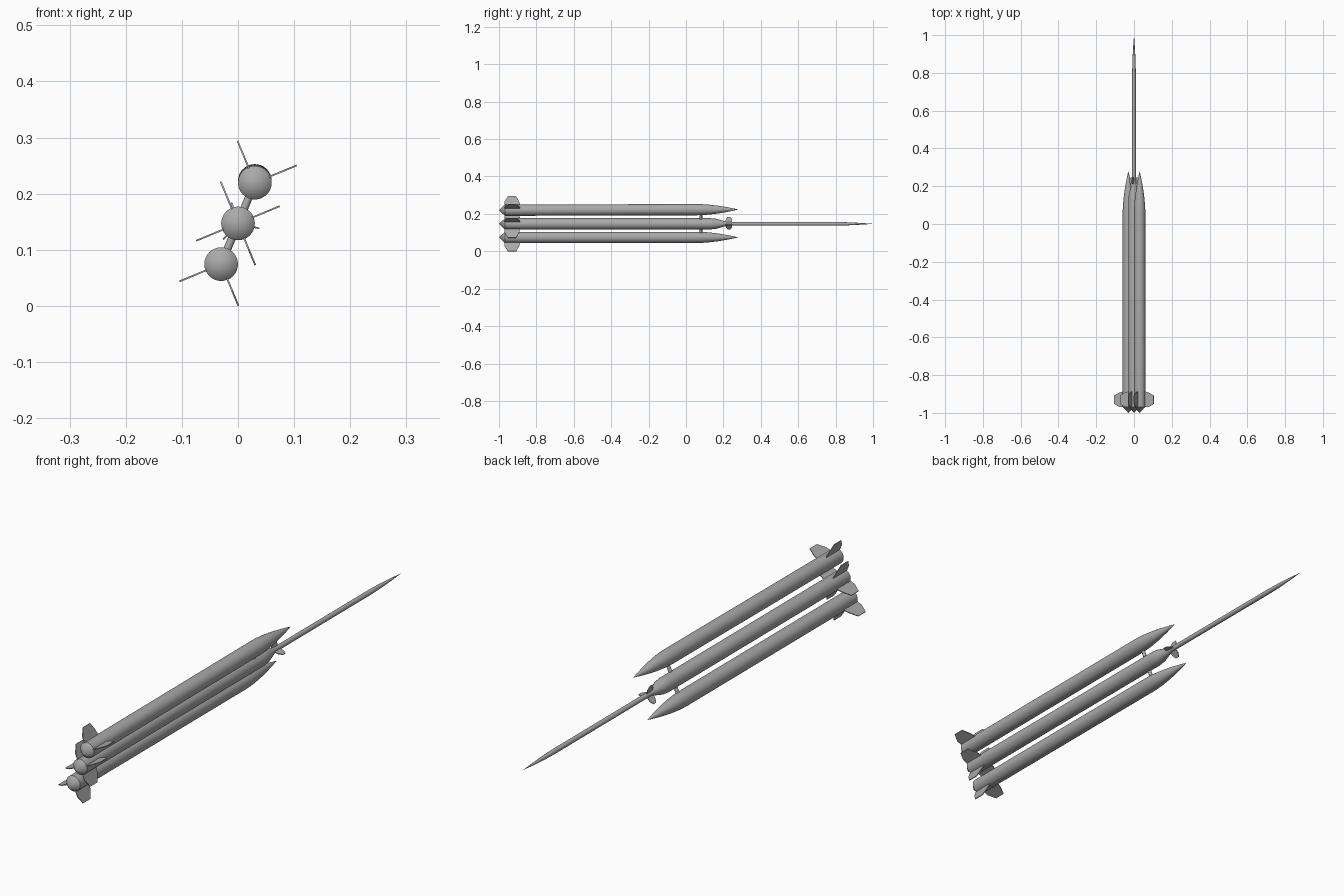
import bpy, bmesh, math
from mathutils import Vector, Matrix

cube = bpy.data.objects.get("Cube")
if cube:
    bpy.data.objects.remove(cube)

grey = bpy.data.materials.new("plain grey")
grey.use_nodes = True
grey.diffuse_color = (0.4, 0.4, 0.4, 1)
grey.node_tree.nodes["Principled BSDF"].inputs["Base Color"].default_value = (0.4, 0.4, 0.4, 1)

AXIS_Z = 0.147
LEAN = math.radians(67.5)      # direction of the row of three bodies
SPACING = 0.0785


def finish(name, bm, smooth=False):
    bmesh.ops.remove_doubles(bm, verts=bm.verts, dist=1e-5)
    bmesh.ops.recalc_face_normals(bm, faces=bm.faces)
    mesh = bpy.data.meshes.new(name)
    bm.to_mesh(mesh)
    bm.free()
    mesh.materials.append(grey)
    obj = bpy.data.objects.new(name, mesh)
    bpy.context.collection.objects.link(obj)
    if smooth:
        bpy.ops.object.select_all(action='DESELECT')
        obj.select_set(True)
        bpy.context.view_layer.objects.active = obj
        bpy.ops.object.shade_smooth_by_angle(angle=math.radians(30))
    return obj


def lathe(name, profile, centre, tilt=0):
    """Turn (radius, y) points around the y axis."""
    bm = bmesh.new()
    verts = [bm.verts.new((r, y, 0)) for r, y in profile]
    edges = [bm.edges.new(pair) for pair in zip(verts, verts[1:])]
    bmesh.ops.spin(bm, geom=verts + edges, cent=(0, 0, 0), axis=(0, 1, 0),
                   angle=2 * math.pi, steps=32, use_merge=True)
    obj = finish(name, bm, True)
    obj.location = centre
    obj.rotation_euler.x = tilt
    return obj


def fin(name, outline, centre, angle, thick):
    """Flat plate from (reach, y) points, turned about the body axis."""
    bm = bmesh.new()
    face = bm.faces.new([bm.verts.new((r, y, -thick / 2)) for r, y in outline])
    ext = bmesh.ops.extrude_face_region(bm, geom=[face])
    bmesh.ops.translate(bm, vec=(0, 0, thick),
                        verts=[v for v in ext["geom"] if isinstance(v, bmesh.types.BMVert)])
    bmesh.ops.rotate(bm, verts=bm.verts, cent=(0, 0, 0),
                     matrix=Matrix.Rotation(-angle, 3, 'Y'))
    obj = finish(name, bm)
    obj.location = centre
    return obj


def centre_at(step):
    return Vector((step * SPACING * math.cos(LEAN), 0,
                   AXIS_Z + step * SPACING * math.sin(LEAN)))


def ogive(radius, start, end, steps=10):
    return [(radius * (1 - (i / steps) ** 1.7), start + (end - start) * i / steps)
            for i in range(steps + 1)]


TAIL = [(0, -1), (0.03, -0.968)]
TAIL_FIN = [(0.025, -0.97), (0.05, -0.97), (0.0806, -0.952),
            (0.0806, -0.908), (0.05, -0.892), (0.025, -0.885)]
CANARD = [(0.005, 0.21), (0.025, 0.213), (0.039, 0.222),
          (0.039, 0.237), (0.025, 0.246), (0.005, 0.246)]

# Core body with its slim upper stage
lathe("core_body", TAIL + [(0.03, 0.13), (0.027, 0.16), (0.011, 0.215), (0.0095, 0.23)]
      + ogive(0.0095, 0.8, 1.0), centre_at(0))
for i in range(4):
    fin(f"core_tail_fin_{i + 1}", TAIL_FIN, centre_at(0),
        math.radians(22.5 + 90 * i), 0.003)
for i in range(3):
    fin(f"upper_stage_fin_{i + 1}", CANARD, centre_at(0),
        math.radians(107 + 120 * i), 0.003)

# Side boosters, each with two outward fins and a strut to the core
for label, step, first, tilt in (("upper", 1, 22.5, 0.003), ("lower", -1, 202.5, 0)):
    c = centre_at(step)
    if tilt:
        c.z += 0.003
    lathe(f"{label}_booster", TAIL + ogive(0.03, 0.06, 0.28), c, tilt)
    for i in range(2):
        fin(f"{label}_booster_fin_{i + 1}", TAIL_FIN, centre_at(step),
            math.radians(first + 90 * i), 0.003)
    bm = bmesh.new()
    bmesh.ops.create_cone(bm, cap_ends=True, segments=16,
                          radius1=0.007, radius2=0.007, depth=0.035)
    strut = finish(f"{label}_strut", bm, True)
    strut.rotation_euler.y = math.pi / 2 - LEAN
    strut.location = centre_at(step / 2) + Vector((0, 0.08, 0))
